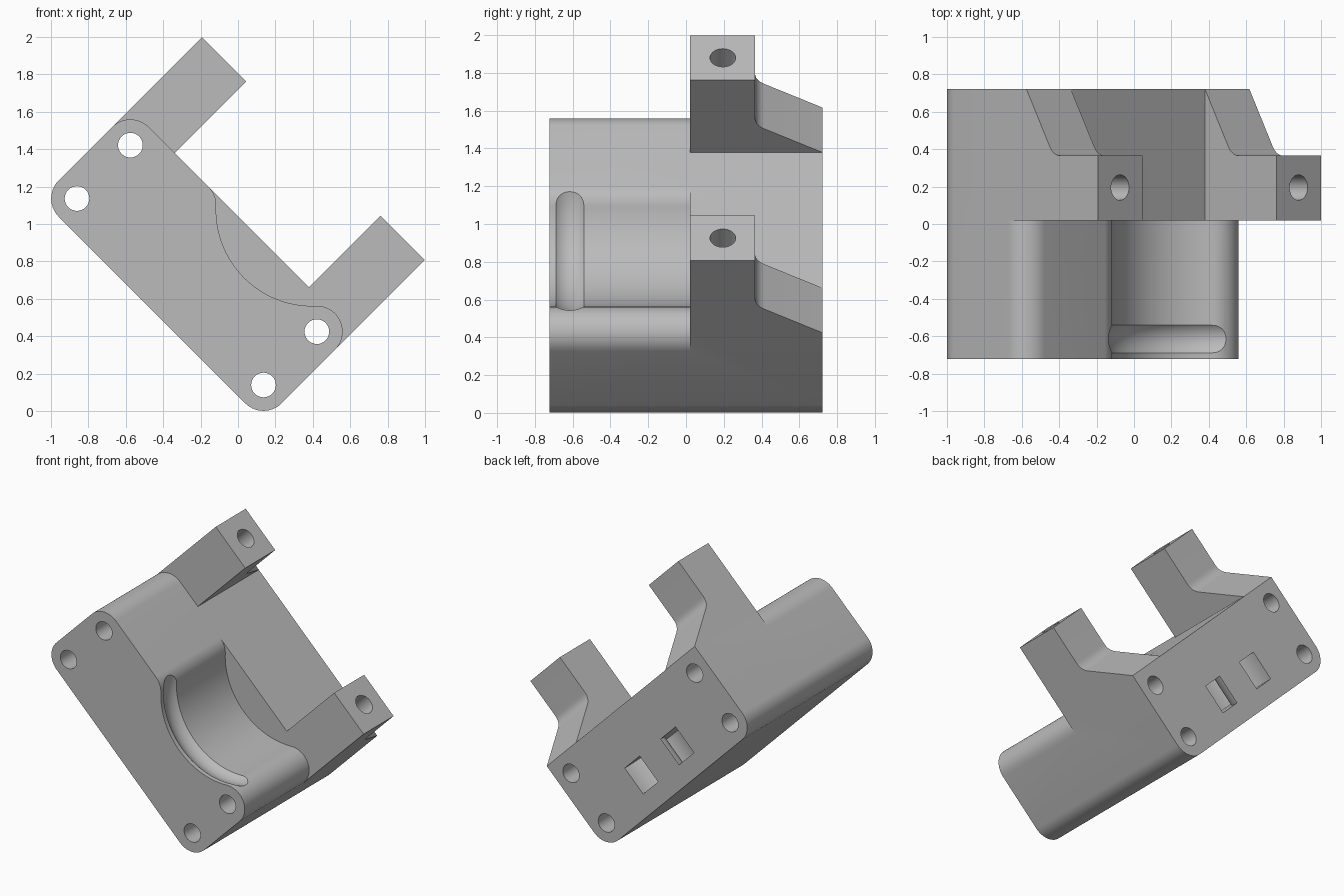
import bpy, bmesh, math
from mathutils import Matrix, Vector

if "Cube" in bpy.data.objects:
    bpy.data.objects.remove(bpy.data.objects["Cube"])

HALF, R = 0.843, 0.138            # half length of block, corner radius
CX, LOW, HIGH = 0.705, 0.194, 0.5975   # corner hole centres
TOP, TIP = HIGH + R, 1.276
FRONT, STEP, BACK = -0.722, 0.02, 0.722
BORE = Vector((0.227, 1.04))

grey = bpy.data.materials.new("plain grey")
grey.diffuse_color = (0.5, 0.5, 0.5, 1)
grey.use_nodes = True
grey.node_tree.nodes["Principled BSDF"].inputs["Base Color"].default_value = grey.diffuse_color


def arc(cx, cy, r, a0, a1, n=14):
    return [(cx + r * math.cos(math.radians(a0 + (a1 - a0) * i / n)),
             cy + r * math.sin(math.radians(a0 + (a1 - a0) * i / n))) for i in range(n + 1)]


def prism(name, pts, place, lo, hi):
    """Extrude a 2D outline; place(a, b, t) gives the 3D point."""
    bm = bmesh.new()
    rings = [[bm.verts.new(place(a, b, t)) for a, b in pts] for t in (lo, hi)]
    n = len(pts)
    for ring in rings:
        bm.faces.new(ring)
    for i in range(n):
        j = (i + 1) % n
        bm.faces.new((rings[0][i], rings[0][j], rings[1][j], rings[1][i]))
    bmesh.ops.recalc_face_normals(bm, faces=bm.faces)
    me = bpy.data.meshes.new(name)
    bm.to_mesh(me)
    bm.free()
    ob = bpy.data.objects.new(name, me)
    bpy.context.collection.objects.link(ob)
    return ob


def along_y(a, b, t): return (a, t, b)
def along_x(a, b, t): return (t, a, b)
def along_z(a, b, t): return (a, b, t)


def combine(target, other, op):
    m = target.modifiers.new(op, 'BOOLEAN')
    m.operation, m.solver, m.object = op, 'EXACT', other
    bpy.context.view_layer.objects.active = target
    bpy.ops.object.modifier_apply(modifier=m.name)
    bpy.data.objects.remove(other)


# front block with rounded corners and the filleted half bore
reach = BORE - Vector((CX, HIGH))
bore_r = reach.length - R
ang = math.degrees(math.atan2(reach.y, reach.x))
bottom = arc(-CX, LOW, R, 180, 270) + arc(CX, LOW, R, 270, 360)
outline = (bottom + arc(CX, HIGH, R, 0, ang)
           + arc(BORE.x, BORE.y, bore_r, ang - 180, -ang, 40)[1:]
           + arc(2 * BORE.x - CX, HIGH, R, 180 - ang, 90)[1:]
           + arc(-CX, HIGH, R, 90, 180))
bracket = prism("bracket", outline, along_y, FRONT, STEP)

# back block with square upper corners
back = prism("back_block", bottom + [(HALF, TOP), (-HALF, TOP)], along_y, STEP, BACK)
combine(bracket, back, 'UNION')

# two arms with filleted sloping buttresses
p0, p1, p2 = Vector((0.365, 0.995)), Vector((0.365, 0.941)), Vector((0.415, 0.912))
fillet = [tuple(p0 * (1 - t) ** 2 + p1 * 2 * t * (1 - t) + p2 * t * t)
          for t in [i / 8 for i in range(9)]]
side = [(STEP, TOP), (STEP, TIP), (0.365, TIP)] + fillet + [(BACK, TOP)]
for s in (-1, 1):
    arm = prism("arm", side, along_x, s * 0.507, s * HALF)
    combine(bracket, arm, 'UNION')

# corner through holes and blind holes in the arm tips
for s in (-1, 1):
    for v in (LOW, HIGH):
        hole = prism("hole", arc(s * CX, v, 0.066, 0, 348.75, 31), along_y, -1, 1)
        combine(bracket, hole, 'DIFFERENCE')
    tip_hole = prism("tip_hole", arc(s * 0.675, 0.195, 0.068, 0, 348.75, 31),
                     along_z, TIP - 0.45, TIP + 0.1)
    combine(bracket, tip_hole, 'DIFFERENCE')

# shallow round groove inside the bore
bpy.ops.mesh.primitive_torus_add(major_segments=96, minor_segments=40,
                                 major_radius=bore_r + 0.028 - 0.114, minor_radius=0.114,
                                 location=(BORE.x, -0.615, BORE.y),
                                 rotation=(math.pi / 2, 0, 0))
combine(bracket, bpy.context.object, 'DIFFERENCE')

# curved strap channel joining two slots in the back face
channel = ([(-0.29, BACK + 0.1)] + arc(0, BACK, 0.29, 180, 360, 28) + [(0.29, BACK + 0.1), (0.12, BACK + 0.1)]
           + arc(0, BACK, 0.12, 360, 180, 28) + [(-0.12, BACK + 0.1)])
combine(bracket, prism("channel", channel, along_z, 0.19, 0.40), 'DIFFERENCE')

# tilt the finished bracket by 45 degrees and set it on the ground
k = math.sqrt(0.5)
tilt = Matrix.Rotation(math.radians(45), 4, 'Y') @ Matrix.Translation((-0.712, 0, 0))
bracket.data.transform(Matrix.Translation((0.004, 0, -0.003)) @ tilt)
bracket.data.materials.clear()
bracket.data.materials.append(grey)
for p in bracket.data.polygons:
    p.material_index = 0
bpy.ops.object.select_all(action='DESELECT')
bracket.select_set(True)
bpy.context.view_layer.objects.active = bracket
bpy.ops.object.shade_smooth_by_angle(angle=math.radians(25))
